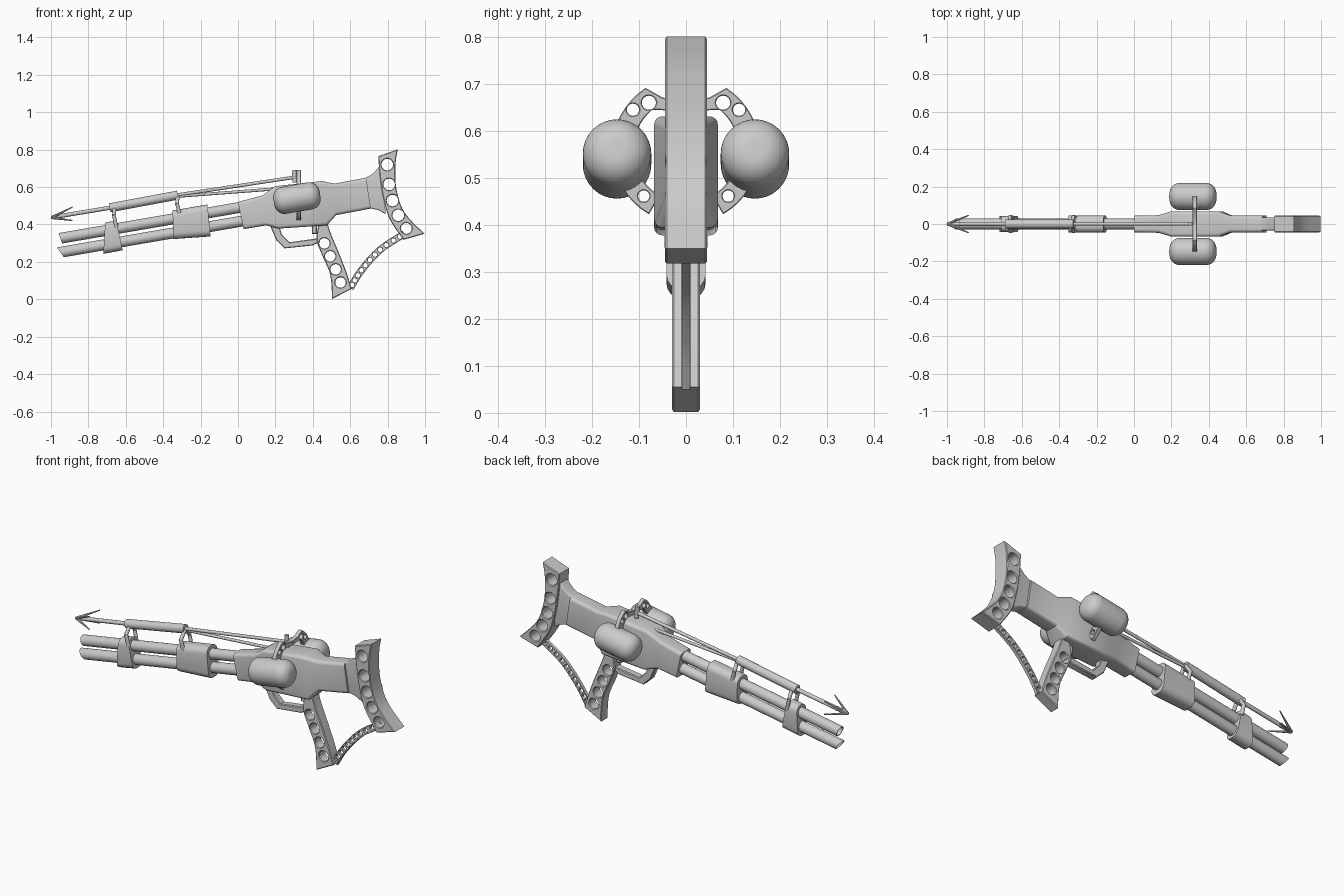
import bpy, bmesh, math
from mathutils import Vector

if "Cube" in bpy.data.objects:
    bpy.data.objects.remove(bpy.data.objects["Cube"])

metal = bpy.data.materials.new("plain_grey")
metal.use_nodes = True
GREY = (0.6, 0.6, 0.6, 1)
metal.diffuse_color = GREY
metal.node_tree.nodes["Principled BSDF"].inputs["Base Color"].default_value = GREY


def finish(obj, angle=35):
    obj.data.materials.clear()
    obj.data.materials.append(metal)
    bpy.ops.object.select_all(action='DESELECT')
    obj.select_set(True)
    bpy.context.view_layer.objects.active = obj
    if obj.type == 'CURVE':
        bpy.ops.object.convert(target='MESH')
    bpy.ops.object.shade_smooth_by_angle(angle=math.radians(angle))
    return obj


def skin(name, rings, closed=False):
    """Bridge rings of points; cap the ends, or join last to first."""
    bm = bmesh.new()
    loops = [[bm.verts.new(p) for p in ring] for ring in rings]
    n = len(loops[0])
    pairs = list(zip(loops, loops[1:]))
    if closed:
        pairs.append((loops[-1], loops[0]))
    else:
        bm.faces.new(loops[0])
        bm.faces.new(loops[-1])
    for a, b in pairs:
        for i in range(n):
            j = (i + 1) % n
            bm.faces.new((a[i], a[j], b[j], b[i]))
    bmesh.ops.recalc_face_normals(bm, faces=bm.faces)
    mesh = bpy.data.meshes.new(name)
    bm.to_mesh(mesh)
    bm.free()
    obj = bpy.data.objects.new(name, mesh)
    bpy.context.collection.objects.link(obj)
    return finish(obj)


def loft(name, sections, radius):
    """Rounded boxes; each section is a top point, bottom point and half width."""
    rings = []
    for top, bottom, w in sections:
        t, b = Vector((top[0], 0, top[1])), Vector((bottom[0], 0, bottom[1]))
        mid, up, h = (t + b) / 2, (t - b).normalized(), (t - b).length / 2
        ring = []
        for k in range(4):
            sy, sz = (1, 1, -1, -1)[k], (1, -1, -1, 1)[k]
            for s in range(5):
                a = math.pi / 2 * (1 - k) - math.pi / 8 * s
                y = sy * (w - radius) + radius * math.cos(a)
                v = sz * (h - radius) + radius * math.sin(a)
                # Corners run clockwise from the upper +y one
                ring.append(mid + up * v + Vector((0, y, 0)))
            ring[-5:] = [mid + up * (sz * (h - radius) + radius * math.sin(q))
                         + Vector((0, sy * (w - radius) + radius * math.cos(q), 0))
                         for q in [math.pi / 2 * (1 - k) - math.pi / 8 * s for s in range(5)]]
        rings.append(ring)
    return skin(name, rings)


def lathe(name, a, b, profile, sides=24, closed=False, slant=0):
    """Revolve (distance, radius) pairs about the line a to b."""
    a, b = Vector(a), Vector(b)
    d = (b - a).normalized()
    side = Vector((0, 0, 1)).cross(d).normalized()
    up = d.cross(side)
    rings = []
    for t, r in profile:
        ring = []
        for i in range(sides):
            q = math.tau * i / sides
            shift = -slant * r * math.sin(q) if t < 0.1 else 0
            ring.append(a + d * (t + shift) + side * r * math.cos(q) + up * r * math.sin(q))
        rings.append(ring)
    return skin(name, rings, closed)


def rod(name, a, b, r, r2=None, sides=12):
    length = (Vector(b) - Vector(a)).length
    return lathe(name, a, b, [(0, r), (length, r if r2 is None else r2)], sides)


def plate(name, outline, half, holes=(), bevel=0.004, across=False, x=0, tilt=0):
    """Extruded outline with round holes, upright along x or across it."""
    curve = bpy.data.curves.new(name, 'CURVE')
    curve.dimensions, curve.fill_mode = '2D', 'BOTH'
    curve.extrude, curve.bevel_depth, curve.offset = half - bevel, bevel, -bevel
    curve.bevel_resolution = 0
    rounds = [[(cx + r * math.cos(i * math.tau / 20), cy + r * math.sin(i * math.tau / 20))
               for i in range(20)] for cx, cy, r in holes]
    for pts in [outline] + rounds:
        s = curve.splines.new('POLY')
        s.points.add(len(pts) - 1)
        s.use_cyclic_u = True
        for p, q in zip(s.points, pts):
            p.co = (q[0], q[1], 0, 1)
    obj = bpy.data.objects.new(name, curve)
    bpy.context.collection.objects.link(obj)
    obj.rotation_euler = (math.pi / 2, tilt, math.pi / 2 if across else 0)
    obj.location.x = x
    return finish(obj)


def smooth(pts, n=5):
    """Rounded path through the points."""
    p = [Vector(q) for q in [pts[0], *pts, pts[-1]]]
    out = []
    for a, b, c, d in zip(p, p[1:], p[2:], p[3:]):
        for i in range(n):
            t = i / n
            out.append((2 * b + (c - a) * t + (2 * a - 5 * b + 4 * c - d) * t * t
                        + (3 * b - a - 3 * c + d) * t ** 3) / 2)
    return out + [p[-1]]


# Receiver and stock neck
loft("receiver", [((0, .52), (.03, .375), .045), ((.13, .555), (.15, .395), .047),
                  ((.2, .605), (.215, .378), .068), ((.45, .632), (.475, .395), .068),
                  ((.515, .618), (.525, .45), .045), ((.685, .65), (.71, .485), .045)], .018)
loft("stock_neck", [((.66, .64), (.68, .495), .034), ((.69, .653), (.715, .485), .034),
                    ((.72, .672), (.75, .477), .034), ((.765, .72), (.79, .455), .034)], .008)

# Butt plate with a row of holes
butt_back = smooth([(.855, .802), (.842, .72), (.847, .59), (.89, .465), (.997, .35)])
butt_front = smooth([(.885, .318), (.81, .43), (.775, .55), (.757, .67), (.75, .765)])
plate("butt", butt_back + butt_front, .045,
      [(.798, .72, .031), (.808, .614, .031), (.826, .528, .031),
       (.857, .449, .031), (.9, .379, .029)])

# Grip, guard and trigger
grip_front = smooth([(.435, .42), (.42, .32), (.45, .235), (.493, .13), (.503, .002)])
grip_back = smooth([(.607, .055), (.585, .13), (.543, .24), (.497, .35), (.475, .42)])
plate("grip", grip_front + grip_back, .03,
      [(.462, .299, .028), (.493, .23, .028), (.522, .16, .028), (.548, .09, .028)])
plate("trigger_guard", [(.165, .41), (.205, .315), (.25, .272), (.4, .288), (.44, .31),
                        (.42, .325), (.275, .305), (.235, .345), (.215, .41)], .02)
plate("trigger", [(.395, .41), (.395, .35), (.422, .35), (.422, .41)], .012)

# Perforated strut from grip to butt
path = smooth([(.6, .06), (.66, .155), (.76, .265), (.89, .35)], 8)
normals = []
for i in range(len(path)):
    d = (path[min(i + 1, len(path) - 1)] - path[max(i - 1, 0)]).normalized()
    normals.append(Vector((-d.y, d.x)) * .019)
strut = [p + n for p, n in zip(path, normals)] + [p - n for p, n in zip(path, normals)][::-1]
plate("strut", strut, .01, [(p.x, p.y, .012) for p in path[2:-1:2]], .002)

# Twin hollow barrels with slanted muzzles
for name, z, slant in (("upper_barrel", .326, .15), ("lower_barrel", .251, .5)):
    lathe(name, (-.95, 0, z), (.05, 0, z + .172),
          [(0, .029), (1.01, .029), (1.01, .024), (0, .024)], 28, True, slant)

# Barrel clamps
loft("front_clamp", [((-.71, .41), (-.72, .243), .042), ((-.685, .415), (-.68, .25), .042),
                     ((-.65, .42), (-.617, .262), .042)], .034)
loft("rear_clamp", [((-.35, .475), (-.345, .322), .046), ((-.163, .507), (-.147, .336), .046)], .034)

# Launcher tube, its rods and barbed point
rod("launch_tube", (-.686, 0, .489), (-.322, 0, .557), .024, sides=20)
rod("point_shaft", (-.99, 0, .439), (-.68, 0, .49), .011)
rod("long_rod", (-.33, 0, .557), (.32, 0, .655), .009)
rod("short_rod", (-.33, 0, .55), (.2, 0, .59), .008)
for sy in (-1, 1):
    for sz in (-1, 1):
        rod("barb", (-.997, 0, .437), (-.885, sy * .046, .457 + sz * .036), .008, .003, 8)
rod("point_tip", (-1, 0, .437), (-.93, 0, .449), .002, .013)

# Paired posts under the launcher tube
for x, top, base in ((-.66, .492, .385), (-.322, .553, .455)):
    for s in (-1, 1):
        rod("post_upper", (x, s * .008, top), (x - .004, s * .038, top - .045), .01)
        rod("post_lower", (x - .004, s * .038, top - .042), (x + .01, s * .036, base), .01)

# Side tanks
tank = [(.055 - .055 * math.sin(a), .018 + .055 * math.cos(a))
        for a in [math.pi / 2 * (1 - i / 8) for i in range(9)]]
tank = tank + [(.25 - t, r) for t, r in reversed(tank)]
for side, s in (("left", 1), ("right", -1)):
    lathe(side + "_tank", (.192, s * .147, .52), (.438, s * .147, .562), tank, 32)

# Perforated yoke holding the tanks
cy = .56


def arc(r, a, b):
    return [(r * math.cos(math.radians(a + (b - a) * i / 16)),
             cy + r * math.sin(math.radians(a + (b - a) * i / 16))) for i in range(17)]


half = arc(.158, -60, 57) + [(.05, .672), (0, .665), (0, .64), (.05, .645)] + arc(.112, 50, -60)
holes = [(.079, .661, .015), (.113, .646, .013), (.09, .462, .012)]
for s in (-1, 1):
    plate("yoke", [(s * y, z - cy) for y, z in half], .012,
          [(s * y, z - cy, r) for y, z, r in holes], .002, True, .325).location.z = cy
rod("yoke_pin", (.304, 0, .625), (.3, 0, .69), .012)
